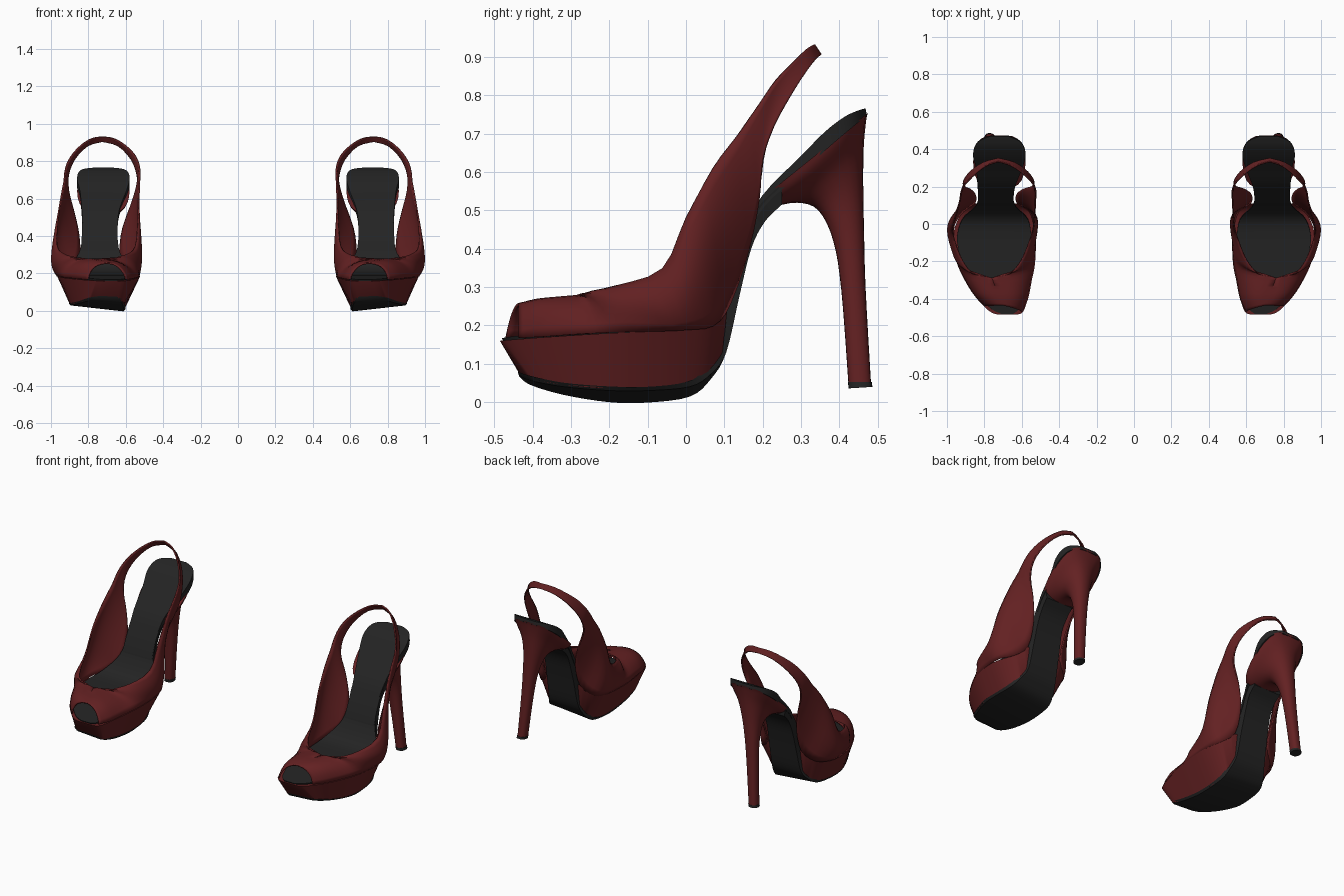
import bpy
import bmesh
from math import sin, cos, pi, copysign

cube = bpy.data.objects.get("Cube")
if cube:
    bpy.data.objects.remove(cube, do_unlink=True)


def make_material(name, colour):
    material = bpy.data.materials.new(name)
    material.use_nodes = True
    material.diffuse_color = colour
    material.node_tree.nodes["Principled BSDF"].inputs["Base Color"].default_value = colour
    return material


red = make_material("dark red leather", (0.125, 0.015, 0.016, 1))
black = make_material("black sole", (0.017, 0.017, 0.017, 1))


def smooth_rows(rows, steps):
    """Run a smooth curve through the rows of a table."""
    result = []
    last = len(rows) - 1
    for i in range(last):
        before, start, end, after = (rows[max(i - 1, 0)], rows[i],
                                     rows[i + 1], rows[min(i + 2, last)])
        for step in range(steps):
            t = step / steps
            result.append([
                b + t / 2 * (c - a + t * (2 * a - 5 * b + 4 * c - d
                                          + t * (3 * (b - c) + d - a)))
                for a, b, c, d in zip(before, start, end, after)])
    result.append(list(rows[last]))
    return result


def skin(bm, rings, closed):
    """Join neighbouring rings of points with quads."""
    grid = [[bm.verts.new(point) for point in ring] for ring in rings]
    count = len(grid[0])
    for ring, following in zip(grid, grid[1:]):
        for i in range(count if closed else count - 1):
            j = (i + 1) % count
            bm.faces.new((ring[i], ring[j], following[j], following[i]))
    if closed:
        bm.faces.new(grid[0])
        bm.faces.new(grid[-1])


def make_pair(name, material, ring_sets, closed=True, thickness=0):
    """Build a part of the left shoe and mirror it to the right one."""
    bm = bmesh.new()
    for rings in ring_sets:
        skin(bm, rings, closed)
    bmesh.ops.remove_doubles(bm, verts=bm.verts, dist=0.0005)
    bmesh.ops.recalc_face_normals(bm, faces=bm.faces)
    mesh = bpy.data.meshes.new(name)
    bm.to_mesh(mesh)
    bm.free()
    mesh.materials.append(material)
    part = bpy.data.objects.new(name, mesh)
    bpy.context.collection.objects.link(part)
    bpy.ops.object.select_all(action="DESELECT")
    part.select_set(True)
    bpy.context.view_layer.objects.active = part
    bpy.ops.object.shade_smooth_by_angle(angle=pi / 5)
    if thickness:
        solid = part.modifiers.new("leather thickness", "SOLIDIFY")
        solid.thickness = thickness
        solid.offset = 0
    mirror = part.modifiers.new("other shoe", "MIRROR")
    mirror.use_mirror_merge = False


def tilted(x, y, z):
    """Raise the outer side of the lowest parts a little."""
    return x, y, z + 0.11 * (x - 0.62) * max(0, 1 - z / 0.12)


# Platform: top rim y, inner x, outer x, z, then the same for the bottom rim
platform_table = [
    (-.485, .63, .72, .16, -.43, .64, .75, .066),
    (-.465, .59, .775, .162, -.4, .615, .8, .048),
    (-.36, .56, .87, .17, -.32, .61, .85, .026),
    (-.2, .53, .95, .18, -.2, .61, .895, .008),
    (-.05, .525, .965, .187, -.05, .61, .895, .008),
    (.06, .55, .92, .2, .04, .625, .875, .045),
    (.11, .61, .86, .26, .095, .64, .845, .13),
]
platform_rings = [
    [(ti, ty, tz), (to, ty, tz), tilted(bo, by, bz), tilted(bi, by, bz)]
    for ty, ti, to, tz, by, bi, bo, bz in smooth_rows(platform_table, 4)]
make_pair("platform", red, [platform_rings])

# Outsole and shank: top y, z, bottom y, z, inner x, outer x
outsole_table = [
    (-.438, .075, -.434, .064, .65, .74),
    (-.41, .06, -.406, .045, .615, .8),
    (-.32, .032, -.32, .02, .603, .855),
    (-.2, .014, -.2, .001, .602, .9),
    (-.1, .012, -.1, 0, .602, .905),
    (0, .03, .01, .015, .607, .895),
    (.045, .075, .065, .06, .62, .875),
    (.08, .2, .105, .13, .635, .85),
    (.09, .3, .14, .28, .64, .84),
    (.13, .41, .17, .4, .645, .835),
    (.18, .5, .205, .47, .64, .835),
    (.25, .57, .25, .515, .64, .84),
]
outsole_rings = [
    [tilted(xi, ty, tz), tilted(xo, ty, tz),
     tilted(xo - .01, by, bz), tilted(xi + .01, by, bz)]
    for ty, tz, by, bz, xi, xo in smooth_rows(outsole_table, 4)]
make_pair("outsole", black, [outsole_rings])

# Insole: y, z, inner x, outer x, thickness
insole_table = [
    (-.48, .167, .645, .71, .008), (-.44, .173, .605, .78, .01),
    (-.3, .19, .565, .89, .02), (-.1, .197, .55, .945, .02),
    (.02, .22, .565, .92, .025), (.09, .31, .63, .85, .025),
    (.14, .43, .645, .83, .025), (.2, .54, .635, .835, .03),
    (.3, .642, .597, .845, .042), (.36, .703, .58, .86, .046),
    (.41, .742, .588, .852, .042), (.445, .759, .615, .825, .03),
    (.468, .766, .67, .77, .02),
]
insole_rings = [
    [(xi, y, z), (xo, y, z), (xo, y + .004, z - drop), (xi, y + .004, z - drop)]
    for y, z, xi, xo, drop in smooth_rows(insole_table, 4)]
make_pair("insole", black, [insole_rings])

# Heel: front y, z, back y, z, centre x, half width, corner roundness
heel_table = [
    (.19, .525, .474, .754, .72, .14, .5),
    (.22, .51, .469, .73, .72, .13, .6),
    (.29, .52, .463, .66, .722, .09, .8),
    (.345, .5, .462, .56, .728, .06, .9),
    (.384, .42, .464, .45, .738, .043, .9),
    (.405, .29, .468, .3, .75, .034, .8),
    (.423, .052, .482, .052, .77, .027, .7),
]


def heel_ring(fy, fz, by, bz, centre, half_width, power, sides=24):
    ring = []
    for i in range(sides):
        angle = 2 * pi * i / sides
        t = (1 - cos(angle)) / 2
        across = copysign(abs(sin(angle)) ** power, sin(angle))
        ring.append((centre + half_width * across,
                     fy + t * (by - fy), fz + t * (bz - fz)))
    return ring


make_pair("heel", red, [[heel_ring(*row) for row in smooth_rows(heel_table, 4)]])
make_pair("heel_tip", black, [[heel_ring(.422, .053, .484, .053, .77, .029, .7),
                               heel_ring(.424, .036, .486, .04, .772, .029, .7)]])

# Upper with slingback strap: lower edge outer x, inner x, y, z,
# upper edge outer x, inner x, y, z, then the bulge between the edges
upper_table = [
    (.8, .6, -.435, .168, .7, .7, -.435, .255, .02),
    (.85, .57, -.38, .17, .72, .72, -.39, .264, .03),
    (.9, .55, -.3, .176, .74, .74, -.34, .27, .03),
    (.935, .535, -.23, .18, .76, .76, -.288, .275, .03),
    (.955, .53, -.16, .183, .86, .665, -.265, .283, .03),
    (.965, .53, -.08, .186, .925, .595, -.18, .302, .03),
    (.96, .535, 0, .19, .968, .548, -.06, .348, .032),
    (.91, .56, .07, .2, .965, .535, 0, .48, .037),
    (.85, .625, .115, .26, .945, .53, .07, .61, .03),
    (.85, .625, .163, .4, .93, .527, .13, .69, .018),
    (.878, .585, .19, .53, .925, .525, .165, .74, .01),
    (.905, .543, .2, .63, .912, .532, .2, .79, .005),
    (.91, .537, .23, .72, .882, .557, .235, .84, 0),
    (.875, .57, .28, .81, .835, .607, .28, .888, 0),
    (.805, .64, .328, .882, .78, .666, .316, .922, 0),
    (.725, .725, .35, .905, .725, .725, .333, .931, 0),
]


def upper_half(side, columns=8):
    rings = []
    for lo, li, ly, lz, uo, ui, uy, uz, bulge in smooth_rows(upper_table, 3):
        lx, ux = (lo, uo) if side > 0 else (li, ui)
        if side < 0:
            # The inner side of the toe opening reaches further forward
            ly -= .25 * max(0, -.3 - ly)
        ring = []
        for i in range(columns + 1):
            t = i / columns
            swell = bulge * 4 * t * (1 - t)
            lift = swell * min(1, max(0, -.1 - uy) / .15)
            if side < 0:
                swell *= .7
            ring.append((lx + t * (ux - lx) + side * swell,
                         ly + t * (uy - ly), lz + t * (uz - lz) + lift))
        rings.append(ring)
    return rings


make_pair("upper_and_strap", red, [upper_half(1), upper_half(-1)],
          closed=False, thickness=.008)
